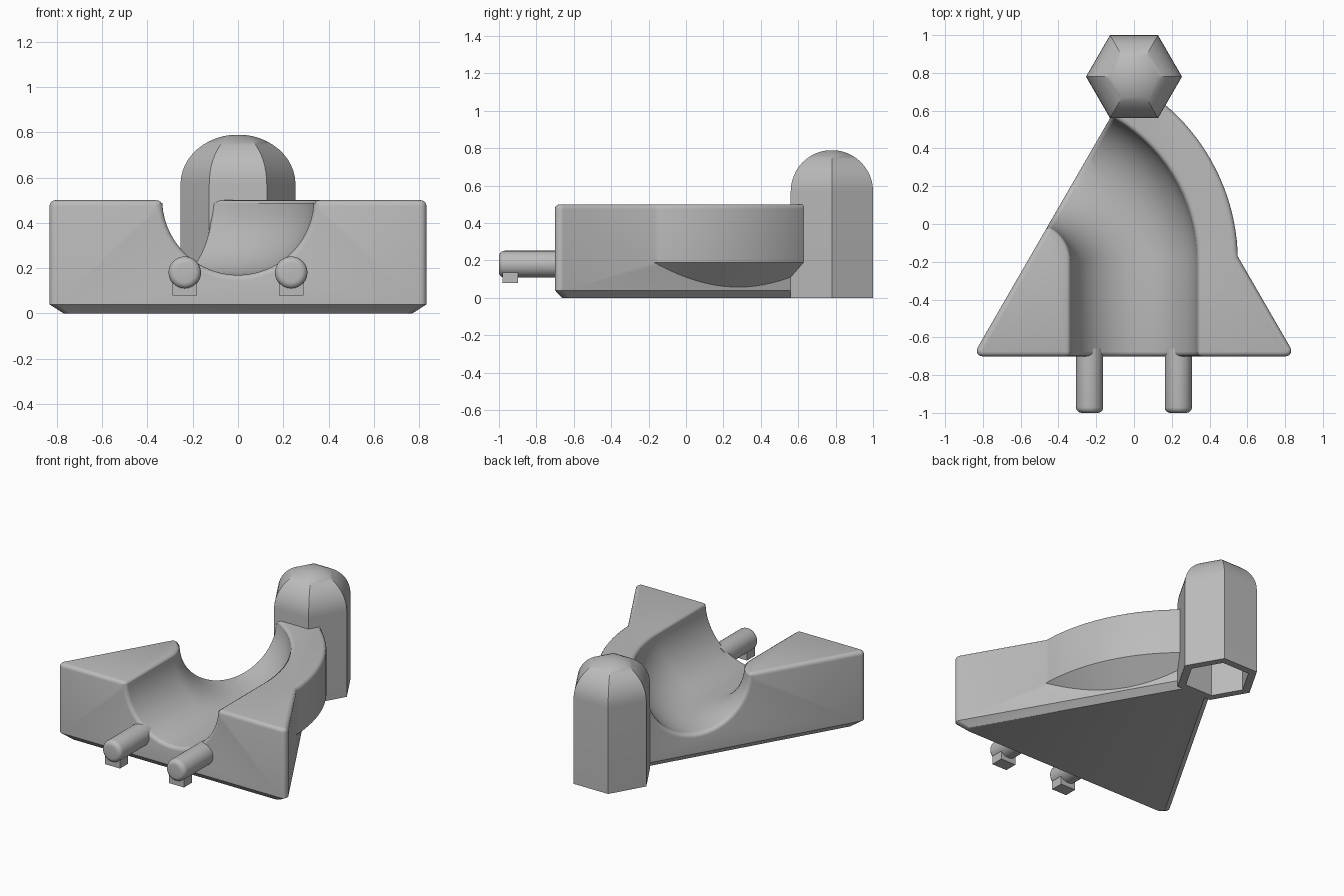
import bpy, bmesh
from math import sin, cos, pi, radians, hypot

cube = bpy.data.objects.get("Cube")
if cube:
    bpy.data.objects.remove(cube, do_unlink=True)

grey = bpy.data.materials.new("plain grey")
grey.use_nodes = True
COLOUR = (0.5, 0.5, 0.5, 1)
grey.diffuse_color = COLOUR
grey.node_tree.nodes["Principled BSDF"].inputs["Base Color"].default_value = COLOUR

TURN_X, TURN_Y = -0.54, -0.2      # centre of the channel's bend
POST_Y = 0.78


def loft(name, rings):
    """Skin a closed solid through rings of equal point count."""
    bm = bmesh.new()
    rows = [[bm.verts.new(p) for p in ring] for ring in rings]
    n = len(rows[0])
    for a, b in zip(rows, rows[1:]):
        for i in range(n):
            j = (i + 1) % n
            bm.faces.new((a[i], a[j], b[j], b[i]))
    bm.faces.new(rows[0][::-1])
    bm.faces.new(rows[-1])
    bmesh.ops.recalc_face_normals(bm, faces=bm.faces)
    mesh = bpy.data.meshes.new(name)
    bm.to_mesh(mesh)
    bm.free()
    obj = bpy.data.objects.new(name, mesh)
    bpy.context.collection.objects.link(obj)
    mesh.materials.append(grey)
    return obj


def activate(obj):
    bpy.ops.object.select_all(action='DESELECT')
    obj.select_set(True)
    bpy.context.view_layer.objects.active = obj


def combine(obj, other, operation):
    mod = obj.modifiers.new("combine", 'BOOLEAN')
    mod.operation, mod.object, mod.solver = operation, other, 'EXACT'
    activate(obj)
    bpy.ops.object.modifier_apply(modifier=mod.name)
    bpy.data.objects.remove(other, do_unlink=True)


def smooth(obj, angle=35):
    activate(obj)
    bpy.ops.object.shade_smooth_by_angle(angle=radians(angle))


def bend(profile, degrees):
    """Place a (radius, z) profile at an angle round the bend centre."""
    a = radians(degrees)
    return [(TURN_X + r * cos(a), TURN_Y + r * sin(a), z) for r, z in profile]


def shift(ring, dx, dy):
    return [(x + dx, y + dy, z) for x, y, z in ring]


def hexagon(size, z):
    return [(size * cos(k * pi / 3), POST_Y + size * sin(k * pi / 3), z) for k in range(6)]


# Triangular body with rounded corners and a chamfered foot
def triangle(scale, z):
    ring = []
    for corner in (90, 210, 330):
        c = radians(corner)
        for k in range(7):
            a = radians(corner - 60 + 20 * k)
            x = 0.927 * cos(c) + 0.03 * cos(a)
            y = 0.927 * sin(c) + 0.03 * sin(a)
            ring.append((x * scale, y * scale - 0.207, z))
    return ring


body = loft("track_body", [triangle(0.925, 0), triangle(1, 0.04), triangle(1, 0.5)])

# Outer wall of the bend, tapering in underneath
wall = [(0.8, 0.03), (0.93, 0.03), (1.09, 0.19), (1.09, 0.5), (0.8, 0.5)]
combine(body, loft("bend_wall", [bend(wall, 3 * k) for k in range(21)]), 'UNION')

# Round-bottomed channel: straight in, sixty-degree bend, straight out
section = [(0.54 + 0.335 * cos(radians(a)), 0.505 + 0.335 * sin(radians(a)))
           for a in range(183, 360, 6)]
section = [(section[0][0], 0.8)] + section + [(section[-1][0], 0.8)]
path = [bend(section, 4 * k) for k in range(16)]
path = [shift(path[0], 0, -0.8)] + path
path.append(shift(path[-1], -0.5 * cos(radians(30)), 0.5 * sin(radians(30))))
combine(body, loft("channel_cutter", path), 'DIFFERENCE')
combine(body, loft("post_cutter", [hexagon(0.22, -0.1), hexagon(0.22, 0.7)]), 'DIFFERENCE')

# Round over the top rim and the channel mouths
bm = bmesh.new()
bm.from_mesh(body.data)
bmesh.ops.remove_doubles(bm, verts=bm.verts, dist=0.0005)
bmesh.ops.dissolve_limit(bm, angle_limit=radians(0.5), verts=bm.verts, edges=bm.edges)


def is_rim(edge):
    if len(edge.link_faces) != 2 or not edge.is_convex or edge.calc_face_angle(0) < radians(40):
        return False
    x, y, z = (edge.verts[0].co + edge.verts[1].co) / 2
    if hypot(x, y - POST_Y) < 0.225 or z < 0.14:
        return False
    return z > 0.49 or hypot(x - TURN_X, y - TURN_Y) < 1.05


bmesh.ops.bevel(bm, geom=[e for e in bm.edges if is_rim(e)], offset=0.025,
                offset_type='OFFSET', segments=4, profile=0.5, affect='EDGES',
                clamp_overlap=False)
bm.to_mesh(body.data)
bm.free()
smooth(body)

# Hollow six-sided post with a domed cap
rings = [hexagon(0.2, 0.5), hexagon(0.2, 0), hexagon(0.254, 0)]
for k in range(12):
    a = radians(7.5 * k)
    rings.append(hexagon(0.254 * cos(a), 0.57 + 0.22 * sin(a)))
smooth(loft("post", rings), 30)

# Pair of round connector pegs with a small catch below each tip
for side, x in (("left", 0.235), ("right", -0.235)):
    def disc(r, y):
        return [(x + r * cos(k * pi / 12), y, 0.18 + r * sin(k * pi / 12)) for k in range(24)]

    rings = [disc(0.072, -0.66), disc(0.072, -0.97)]
    for k in range(1, 6):
        a = radians(18 * k)
        rings.append(disc(0.042 + 0.03 * cos(a), -0.97 - 0.03 * sin(a)))
    smooth(loft(side + "_peg", rings))

    def plate(z, inset):
        return [(x + sx * (0.055 - inset), -0.94 + sy * (0.042 - inset), z)
                for sx, sy in ((-1, -1), (1, -1), (1, 1), (-1, 1))]

    loft(side + "_peg_catch", [plate(0.08, 0), plate(0.16, 0)])
